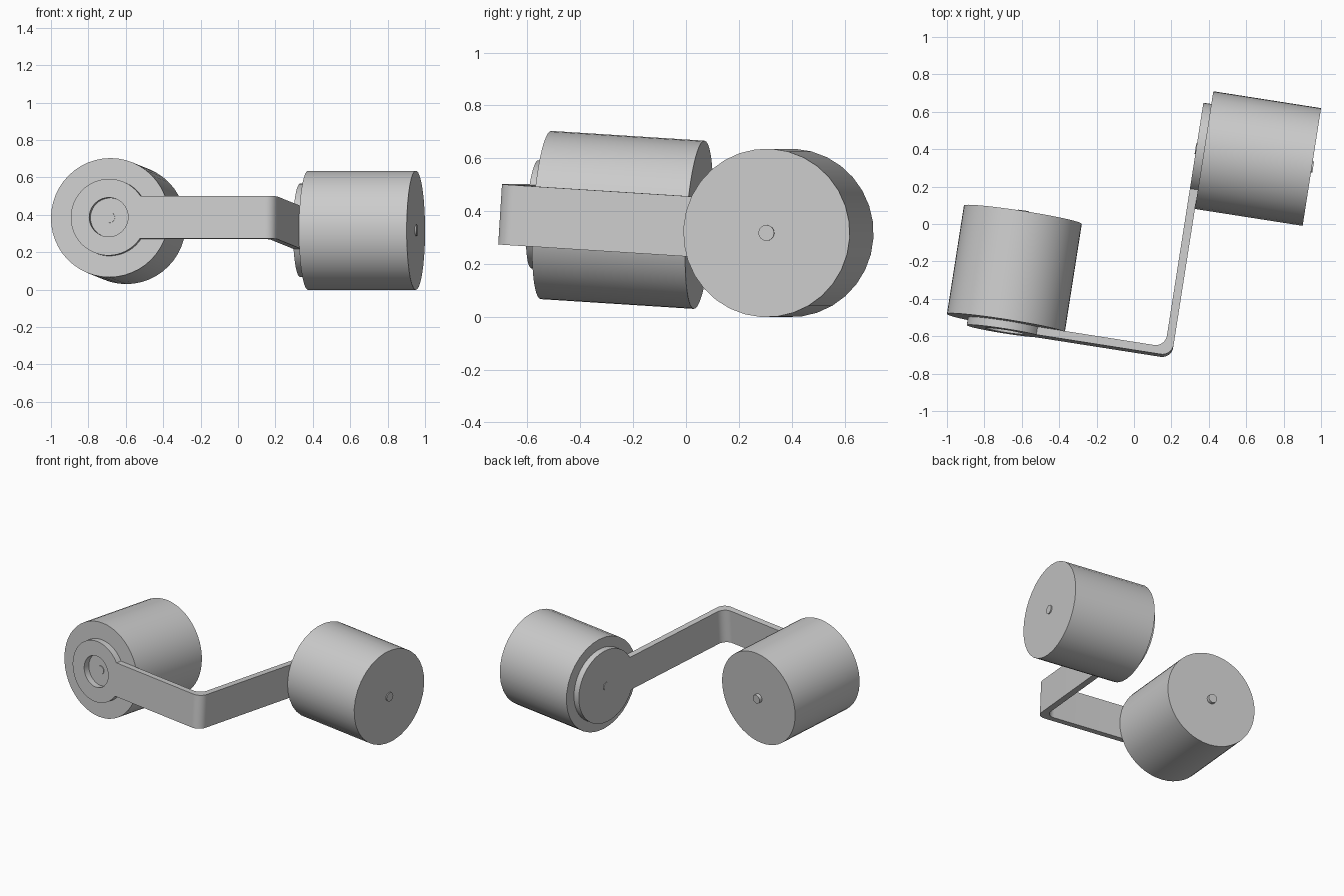
import bpy, bmesh
from math import sin, cos, pi, asin, sqrt, radians
from mathutils import Matrix, Vector

cube = bpy.data.objects.get("Cube")
if cube:
    bpy.data.objects.remove(cube, do_unlink=True)

grey = bpy.data.materials.new("light_grey")
grey.use_nodes = True
grey.diffuse_color = (0.6, 0.6, 0.6, 1)
grey.node_tree.nodes["Principled BSDF"].inputs["Base Color"].default_value = (0.6, 0.6, 0.6, 1)

# Bracket frame: local x along the front arm, local y along the side arm
FRAME = (Matrix.Translation((-0.685, -0.53, 0.385))
         @ Matrix.Rotation(radians(-8.9), 4, "Z")
         @ Matrix.Rotation(radians(-3.6), 4, "X"))

THICK = 0.043        # sheet thickness
HALF = 0.114         # half width of the arms
CORNER = 0.904       # outside of the bend, along local x
REACH = 1.08         # centre of the side drum, along local y
BEND = 0.06          # bend radius


def prism(name, outline, axis, start, end):
    """Extrude a 2D outline along a local axis from start to end."""
    bm = bmesh.new()

    def place(p, d):
        co = list(p)
        co.insert("xyz".index(axis), d)
        return bm.verts.new(co)

    lower = [place(p, start) for p in outline]
    upper = [place(p, end) for p in outline]
    bm.faces.new(lower)
    bm.faces.new(upper)
    for i in range(len(outline)):
        j = (i + 1) % len(outline)
        bm.faces.new((lower[i], lower[j], upper[j], upper[i]))
    bmesh.ops.recalc_face_normals(bm, faces=bm.faces)
    mesh = bpy.data.meshes.new(name)
    bm.to_mesh(mesh)
    bm.free()
    mesh.materials.append(grey)
    ob = bpy.data.objects.new(name, mesh)
    bpy.context.collection.objects.link(ob)
    ob.matrix_world = FRAME
    return ob


def arc(cx, cy, r, a0, a1, n):
    return [(cx + r * cos(a0 + (a1 - a0) * i / n),
             cy + r * sin(a0 + (a1 - a0) * i / n)) for i in range(n + 1)]


def circle(cx, cy, r, n):
    return arc(cx, cy, r, 0, 2 * pi, n)[:-1]


def paddle(cx, cy, r, facing):
    """Disc outline cut by a chord where the arm joins."""
    a = facing + asin(HALF / r)
    return arc(cx, cy, r, a, a + 2 * pi - 2 * asin(HALF / r), 48)


# Front drum, its round plate and the hole through the plate
R_FRONT, R_SIDE = 0.205, 0.25
prism("front_drum", circle(0, 0, 0.319, 48), "y", 0, 0.588)
front_plate = prism("front_plate", paddle(0, 0, R_FRONT, 0), "y", -THICK, 0)
cutter = prism("hole_cutter", circle(0, 0, 0.105, 40), "y", -0.1, 0.1)
cutter.hide_render = True
hole = front_plate.modifiers.new("hole", "BOOLEAN")
hole.object = cutter
hole.operation = "DIFFERENCE"
hole.solver = "EXACT"
bpy.context.view_layer.objects.active = front_plate
bpy.ops.object.modifier_apply(modifier="hole")
bpy.data.objects.remove(cutter, do_unlink=True)

# Side drum and its round plate
prism("side_drum", circle(REACH, 0, 0.319, 32), "x", CORNER, CORNER + 0.583)
prism("side_plate", paddle(REACH, 0, R_SIDE, pi), "x", CORNER - THICK, CORNER)

# Bent arm joining the two plates
x0 = sqrt(R_FRONT ** 2 - HALF ** 2)
y1 = REACH - sqrt(R_SIDE ** 2 - HALF ** 2)
inner = CORNER - THICK
bent = [(x0, -THICK)]
bent += arc(CORNER - BEND, BEND - THICK, BEND, -pi / 2, 0, 10)
bent += [(CORNER, y1), (inner, y1)]
bent += arc(inner - BEND, BEND, BEND, 0, -pi / 2, 10)
bent += [(x0, 0)]
prism("bent_arm", bent, "z", -HALF, HALF)

# Small axle tips at the drum centres
prism("front_axle_tip", circle(0, 0, 0.028, 16), "y", -0.004, 0.01)
prism("front_axle_end", circle(0, 0, 0.03, 16), "y", 0.58, 0.61)
prism("side_axle_tip", circle(REACH, 0, 0.028, 16), "x", inner - 0.004, inner + 0.01)
prism("side_axle_end", circle(REACH, 0, 0.03, 16), "x", CORNER + 0.57, CORNER + 0.59)

# Smooth the round walls, keep the rims sharp
for ob in bpy.context.collection.objects:
    if ob.type == "MESH":
        ob.select_set(True)
        bpy.context.view_layer.objects.active = ob
bpy.ops.object.shade_smooth_by_angle(angle=radians(30))
